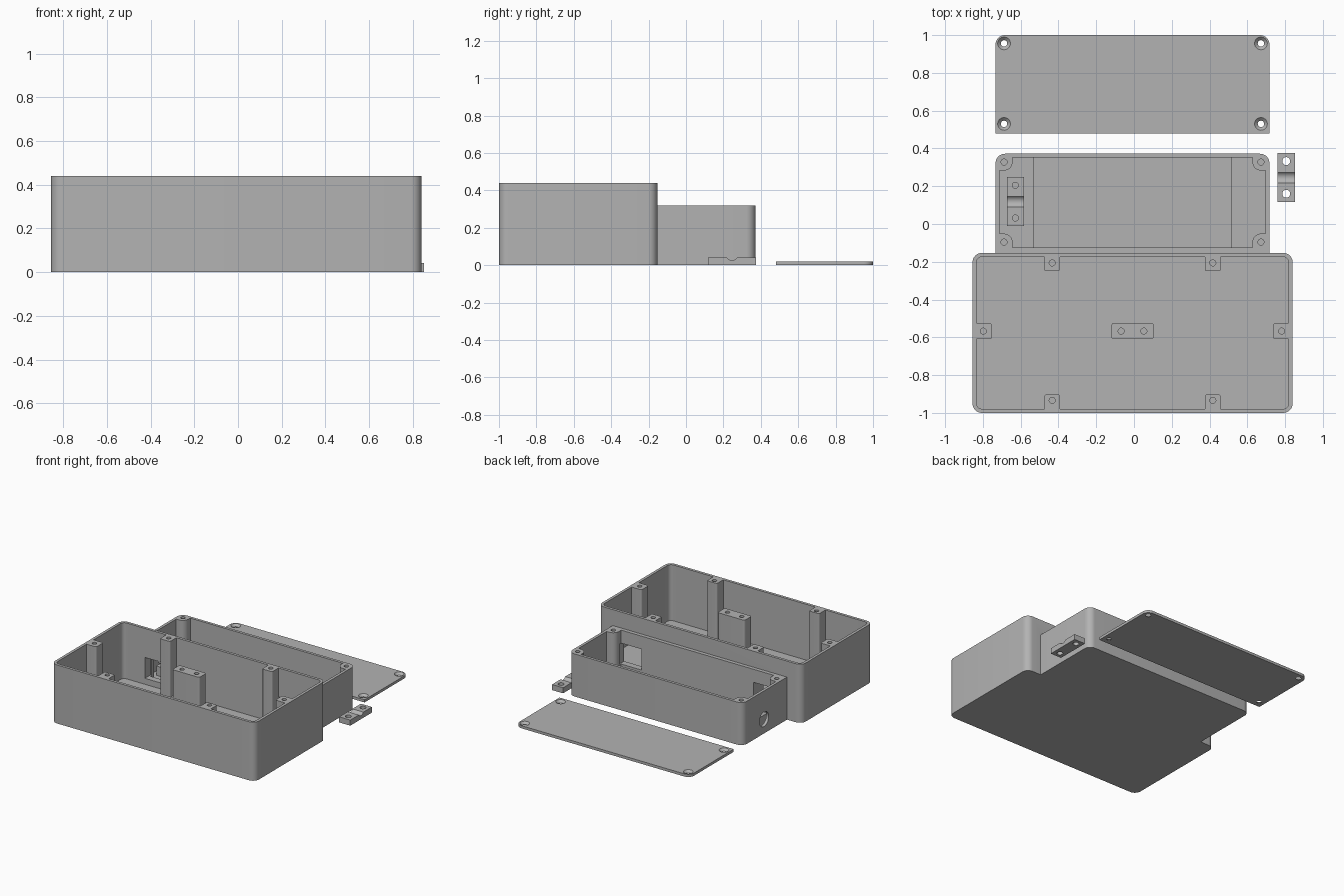
import bpy, bmesh, math
from mathutils import Matrix

if "Cube" in bpy.data.objects:
    bpy.data.objects.remove(bpy.data.objects["Cube"])

grey = bpy.data.materials.new("plastic_grey")
grey.diffuse_color = (0.45, 0.45, 0.45, 1)
grey.use_nodes = True
grey.node_tree.nodes["Principled BSDF"].inputs["Base Color"].default_value = grey.diffuse_color


def finish(bm, name):
    bmesh.ops.recalc_face_normals(bm, faces=bm.faces)
    me = bpy.data.meshes.new(name)
    bm.to_mesh(me)
    bm.free()
    me.materials.append(grey)
    ob = bpy.data.objects.new(name, me)
    bpy.context.collection.objects.link(ob)
    return ob


def slab(name, x0, x1, y0, y1, z0, z1, r=0.0, r_front=None):
    """Upright block with rounded vertical edges; r_front rounds the -y pair."""
    rf = r if r_front is None else r_front
    pts = []
    corners = [(x1, y1, -1, -1, r), (x0, y1, 1, -1, r), (x0, y0, 1, 1, rf), (x1, y0, -1, 1, rf)]
    for q, (cx, cy, sx, sy, rad) in enumerate(corners):
        n = 8 if rad > 0 else 0
        for i in range(n + 1):
            a = (q + (i / n if n else 0)) * math.pi / 2
            if n:
                pts.append((cx + sx * rad + rad * math.cos(a), cy + sy * rad + rad * math.sin(a)))
            else:
                pts.append((cx, cy))
    bm = bmesh.new()
    face = bm.faces.new([bm.verts.new((x, y, z0)) for x, y in pts])
    ext = bmesh.ops.extrude_face_region(bm, geom=[face])
    for v in ext["geom"]:
        if isinstance(v, bmesh.types.BMVert):
            v.co.z = z1
    return finish(bm, name)


def rod(name, x, y, z0, z1, r0, r1=None):
    """Upright cylinder or cone."""
    bm = bmesh.new()
    bmesh.ops.create_cone(bm, cap_ends=True, segments=32, radius1=r0,
                          radius2=r0 if r1 is None else r1, depth=z1 - z0,
                          matrix=Matrix.Translation((x, y, (z0 + z1) / 2)))
    return finish(bm, name)


def rod_x(name, x0, x1, y, z, r):
    """Cylinder lying along x."""
    bm = bmesh.new()
    bmesh.ops.create_cone(bm, cap_ends=True, segments=48, radius1=r, radius2=r, depth=x1 - x0,
                          matrix=Matrix.Translation(((x0 + x1) / 2, y, z)) @ Matrix.Rotation(math.pi / 2, 4, 'Y'))
    return finish(bm, name)


def combine(ob, tool, op='DIFFERENCE'):
    mod = ob.modifiers.new("cut", 'BOOLEAN')
    mod.operation, mod.solver, mod.object = op, 'EXACT', tool
    bpy.context.view_layer.objects.active = ob
    bpy.ops.object.modifier_apply(modifier=mod.name)
    bpy.data.objects.remove(tool, do_unlink=True)


MID = -0.008          # centre line of the boxes in x
BX0, BX1, BY0, BY1, BH = -0.855, 0.84, -1.0, -0.153, 0.44
SX0, SX1, SY1, SH = -0.733, 0.717, 0.372, 0.32
FLOOR, WALL = 0.02, 0.021

# Outer body: large box fused with the lower rear box
body = slab("enclosure", BX0, BX1, BY0, BY1, 0, BH, 0.05)
combine(body, slab("rear", SX0, SX1, BY1 - 0.01, SY1, 0, SH, 0.05, 0), 'UNION')

# Large cavity, leaving the screw posts standing
cavity = slab("cavity", BX0 + WALL, BX1 - WALL, BY0 + WALL, BY1 - WALL, FLOOR, 0.7, 0.03)
screws = []
for s in (-1, 1):
    px = MID + s * 0.425
    combine(cavity, slab("post", px - 0.042, px + 0.042, -0.25, -0.1, -0.1, 1, 0.012))
    combine(cavity, slab("post", px - 0.042, px + 0.042, -1.05, -0.903, -0.1, 1, 0.012))
    sx = MID + s * 0.835
    combine(cavity, slab("post", min(sx, sx - s * 0.09), max(sx, sx - s * 0.09),
                         -0.61, -0.524, -0.1, 1, 0.012))
    screws += [(px, -0.206), (px, -0.934), (MID + s * 0.79, -0.567), (MID + s * 0.06, -0.567)]
combine(cavity, slab("centre_post", -0.12, 0.105, -0.61, -0.524, -0.1, 1, 0.015))
combine(body, cavity)
for x, y in screws:
    combine(body, rod("screw_hole", x, y, 0.24, 0.6, 0.016))

# Rear cavity, leaving corner bosses, raised floor and cable block
cavity = slab("cavity", SX0 + WALL, SX1 - WALL, -0.125, SY1 - WALL, FLOOR, 0.7, 0.03, 0)
combine(cavity, slab("raised_floor", -0.535, 0.515, -0.3, 0.6, -0.1, 0.03))
corner = [(MID + s * 0.68, y, s, t) for s in (-1, 1) for y, t in ((-0.096, -1), (0.328, 1))]
for x, y, s, t in corner:
    r = 0.045
    xs, ys = sorted((x - s * r, x + s * 0.1)), sorted((y - t * r, y + t * 0.1))
    boss = slab("boss", *xs, *ys, -0.1, 1, r, r)
    combine(cavity, boss)
combine(cavity, slab("cable_block", -0.673, -0.583, -0.01, 0.248, -0.1, 0.09))
combine(body, cavity)
for x, y, s, t in corner:
    combine(body, rod("screw_hole", x, y, 0.16, 0.5, 0.016))

# Cable seat: groove, two screw holes and outlet in the left wall
combine(body, rod_x("groove", -0.69, -0.56, 0.119, 0.1086, 0.0336))
for y in (0.032, 0.205):
    combine(body, rod("screw_hole", -0.628, y, 0.035, 0.2, 0.016))
combine(body, rod_x("outlet", -0.8, -0.69, 0.119, 0.108, 0.055))

# Two wire openings through the shared wall
for s in (-1, 1):
    cx = MID + s * 0.555
    combine(body, slab("opening", cx - 0.09, cx + 0.09, -0.19, -0.11, 0.065, 0.222))

# Rear box lid with countersunk holes
lid = slab("lid", SX0, SX1, 0.48, 1.0, 0, 0.02, 0.05, 0)
for x in (MID - 0.68, MID + 0.68):
    for y in (0.53, 0.956):
        combine(lid, rod("hole", x, y, -0.1, 0.1, 0.017))
        combine(lid, rod("countersink", x, y, 0.004, 0.024, 0.017, 0.038))

# Loose cable clamp
clamp = slab("cable_clamp", 0.76, 0.852, 0.117, 0.375, 0, 0.042)
combine(clamp, rod_x("groove", 0.7, 0.9, 0.246, 0.0606, 0.0336))
for y in (0.16, 0.333):
    combine(clamp, rod("hole", 0.806, y, -0.1, 0.1, 0.021))

# Smooth the curves while keeping the edges crisp
for ob in (body, lid, clamp):
    bpy.ops.object.select_all(action='DESELECT')
    ob.select_set(True)
    bpy.context.view_layer.objects.active = ob
    bpy.ops.object.shade_smooth_by_angle(angle=math.radians(30))
